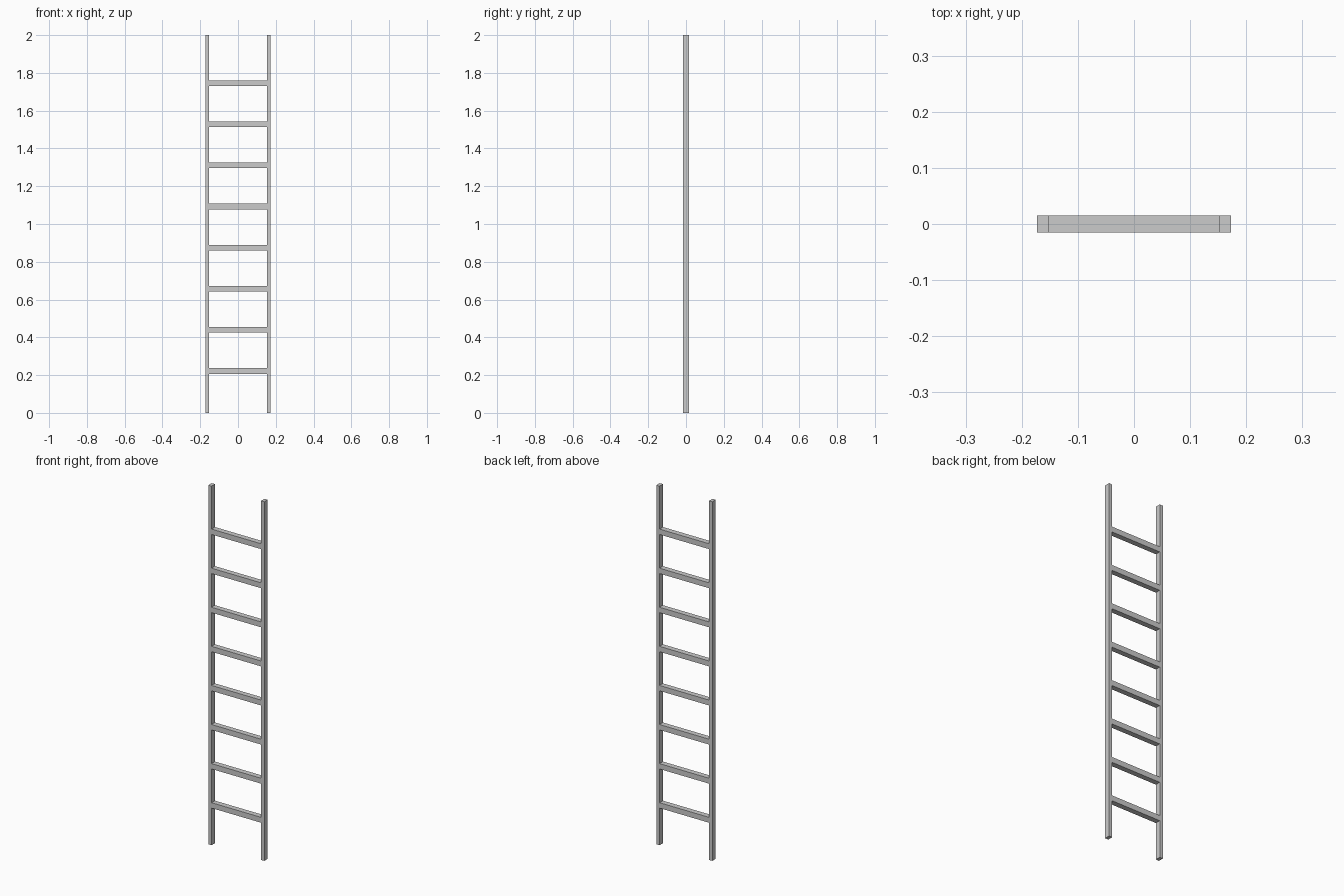
import bpy

if "Cube" in bpy.data.objects:
    bpy.data.objects.remove(bpy.data.objects["Cube"])

HEIGHT = 2.0
HALF_WIDTH = 0.1725
RAIL_WIDTH = 0.02
DEPTH = 0.03
RUNG_THICKNESS = 0.03
RUNG_COUNT = 8
FIRST_RUNG_Z = 0.222
RUNG_SPACING = 0.2177


def add_box(name, size, location):
    bpy.ops.mesh.primitive_cube_add(size=1, location=location)
    box = bpy.context.object
    box.name = name
    box.scale = size
    bpy.ops.object.transform_apply(location=False, rotation=False, scale=True)
    return box


# Side rails
for name, side in (("left_rail", -1), ("right_rail", 1)):
    add_box(name, (RAIL_WIDTH, DEPTH, HEIGHT),
            (side * (HALF_WIDTH - RAIL_WIDTH / 2), 0, HEIGHT / 2))

# Rungs, flush with the rails and fitted between them
rung_length = 2 * (HALF_WIDTH - RAIL_WIDTH)
for i in range(RUNG_COUNT):
    add_box(f"rung_{i + 1}", (rung_length, DEPTH, RUNG_THICKNESS),
            (0, 0, FIRST_RUNG_Z + i * RUNG_SPACING))
